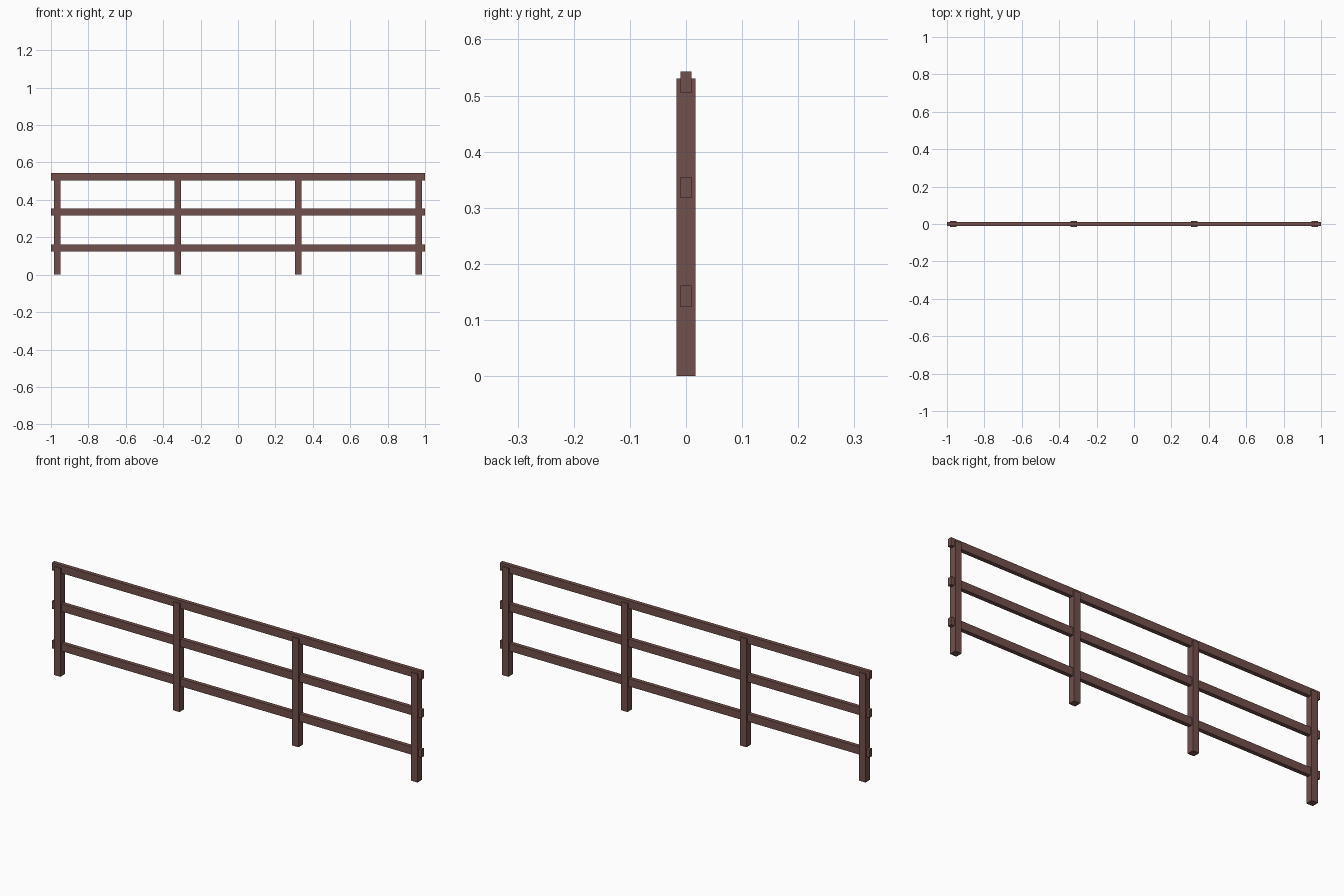
import bpy

if "Cube" in bpy.data.objects:
    bpy.data.objects.remove(bpy.data.objects["Cube"])

# Single brown wood colour
wood = bpy.data.materials.new("brown_wood")
wood.diffuse_color = (0.17, 0.08, 0.072, 1)
wood.use_nodes = True
wood.node_tree.nodes["Principled BSDF"].inputs["Base Color"].default_value = wood.diffuse_color


def box(name, centre, size):
    bpy.ops.mesh.primitive_cube_add(size=1, location=centre)
    ob = bpy.context.object
    ob.name = name
    ob.scale = size
    bpy.ops.object.transform_apply(location=False, rotation=False, scale=True)
    ob.data.materials.append(wood)
    return ob


# Four evenly spaced upright posts
POST_W, POST_H = 0.034, 0.53
for i in range(4):
    x = -0.966 + i * 0.644
    box(f"post_{i + 1}", (x, 0, POST_H / 2), (POST_W, 0.034, POST_H))

# Three horizontal rails running through the posts
for name, z in (("lower_rail", 0.1425), ("middle_rail", 0.336), ("top_rail", 0.5235)):
    box(name, (0, 0, z), (2.0, 0.02, 0.038))
